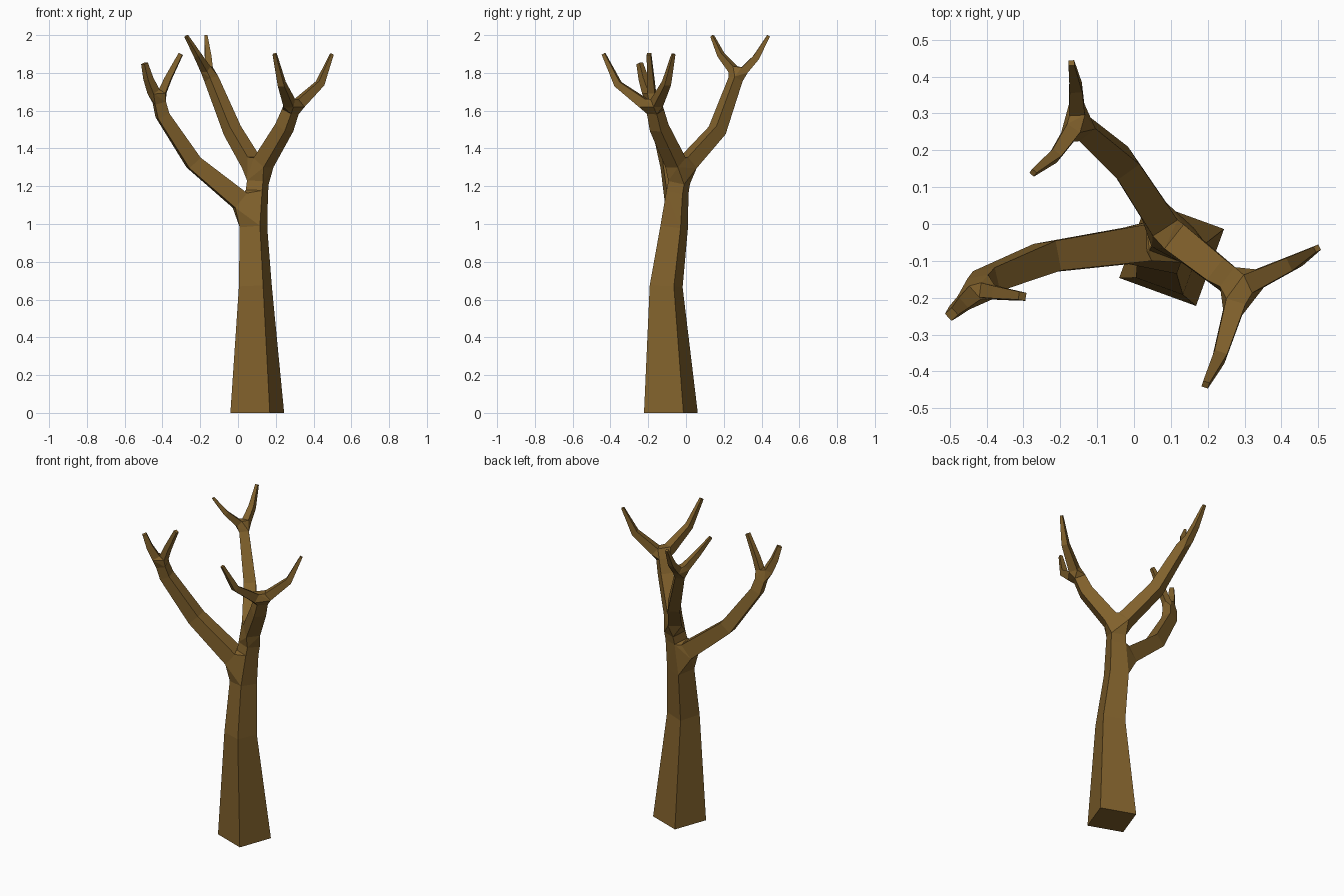
import bpy, bmesh, math
from mathutils import Vector

if "Cube" in bpy.data.objects:
    bpy.data.objects.remove(bpy.data.objects["Cube"])

bm = bmesh.new()
YAW = Vector((math.cos(math.radians(-20)), math.sin(math.radians(-20)), 0))


def limb(points, side=None, start_dir=None, cap_start=False, cap_end=False):
    """Square tapering tube through (x, y, z, half_width); returns its end rings."""
    P = [Vector(p[:3]) for p in points]
    rings = []
    for i, p in enumerate(P):
        a, b = P[max(i - 1, 0)], P[min(i + 1, len(P) - 1)]
        if i == 0 and start_dir:
            d = Vector(start_dir).normalized()
        elif 0 < i < len(P) - 1:
            d = ((p - a).normalized() + (b - p).normalized()).normalized()
        else:
            d = (b - a).normalized()
        if side is None:
            side = d.cross(Vector((0, 0, 1)))
        side = (side - d * side.dot(d)).normalized()
        v, r = d.cross(side), points[i][3]
        rings.append([bm.verts.new(p + r * (sx * side + sy * v))
                      for sx, sy in ((1, 1), (-1, 1), (-1, -1), (1, -1))])
    for lo, hi in zip(rings, rings[1:]):
        for k in range(4):
            j = (k + 1) % 4
            bm.faces.new((lo[k], lo[j], hi[j], hi[k]))
    if cap_start:
        bm.faces.new(rings[0][::-1])
    if cap_end:
        bm.faces.new(rings[-1])
    return rings[0], rings[-1]


def joint(*rings):
    """Hull skin joining the open ends of several limbs."""
    tmp = bmesh.new()
    src = [(v, n) for n, ring in enumerate(rings) for v in ring]
    new = {tmp.verts.new(v.co): (v, n) for v, n in src}
    bmesh.ops.convex_hull(tmp, input=tmp.verts[:], use_existing_faces=False)
    for f in tmp.faces:
        if len({new[v][1] for v in f.verts}) > 1:
            bm.faces.new([new[v][0] for v in f.verts])
    tmp.free()


# Trunk in two lengths, either side of the first fork
_, t1 = limb([(.102, -.08, 0, .111), (.092, -.105, .67, .068), (.082, -.063, .98, .057)],
             YAW, (0, 0, 1), cap_start=True)
t2, t3 = limb([(.1, -.045, 1.17, .046), (.105, -.036, 1.22, .045)], YAW)

# Three main branches
l0, l1 = limb([(.01, -.055, 1.125, .05), (-.235, -.09, 1.325, .041),
               (-.4, -.155, 1.575, .033), (-.417, -.172, 1.645, .03)])
b0, b1 = limb([(.07, .012, 1.325, .04), (-.03, .165, 1.495, .036), (-.14, .262, 1.765, .028)])
r0, r1 = limb([(.135, -.055, 1.325, .042), (.245, -.142, 1.51, .037), (.277, -.162, 1.595, .033)])
joint(t1, t2, l0)
joint(t3, b0, r0)

# Pairs of twigs at each branch end
twigs = [
    (l1, [(-.447, -.2, 1.7, .024), (-.475, -.225, 1.77, .019), (-.495, -.245, 1.85, .013)],
         [(-.4, -.182, 1.7, .02), (-.37, -.187, 1.77, .017), (-.303, -.196, 1.9, .011)]),
    (b1, [(-.155, .31, 1.815, .021), (-.158, .37, 1.88, .017), (-.17, .437, 1.996, .008)],
         [(-.172, .248, 1.82, .021), (-.215, .185, 1.895, .015), (-.274, .139, 1.995, .008)]),
    (r1, [(.325, -.155, 1.64, .027), (.435, -.103, 1.745, .019), (.497, -.066, 1.9, .008)],
         [(.272, -.225, 1.64, .027), (.232, -.36, 1.74, .018), (.194, -.436, 1.9, .009)]),
]
for end, first, second in twigs:
    a, _ = limb(first, cap_end=True)
    b, _ = limb(second, cap_end=True)
    joint(end, a, b)

bmesh.ops.recalc_face_normals(bm, faces=bm.faces[:])
mesh = bpy.data.meshes.new("bare_tree")
bm.to_mesh(mesh)
bm.free()
tree = bpy.data.objects.new("bare_tree", mesh)
bpy.context.collection.objects.link(tree)

# Bark colour
bark = bpy.data.materials.new("bark")
bark.diffuse_color = (.22, .12, .025, 1)
bark.use_nodes = True
bark.node_tree.nodes["Principled BSDF"].inputs["Base Color"].default_value = bark.diffuse_color
mesh.materials.append(bark)
